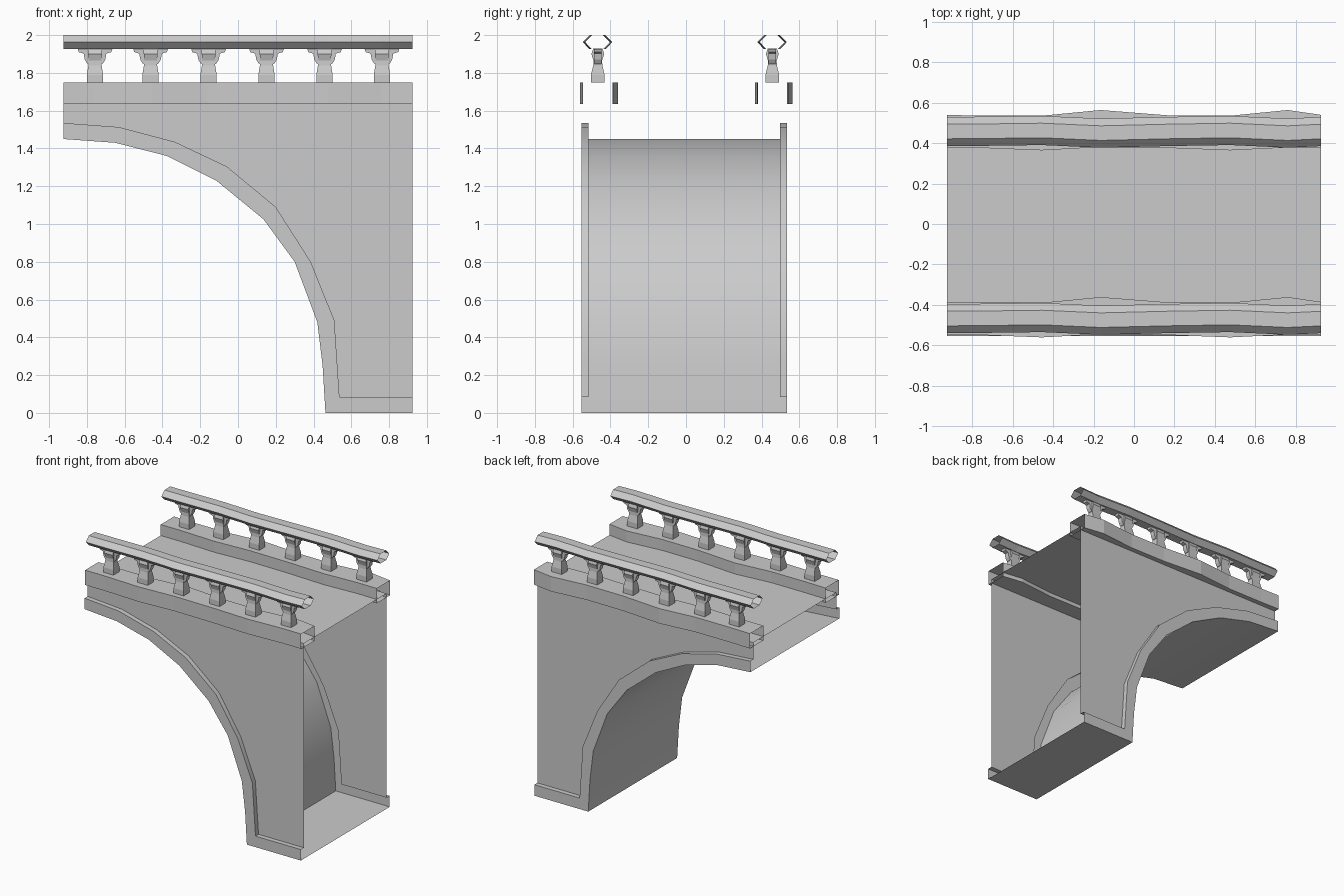
import bpy
import bmesh
from math import radians

if "Cube" in bpy.data.objects:
    bpy.data.objects.remove(bpy.data.objects["Cube"], do_unlink=True)

# Single stone colour
stone = bpy.data.materials.new("stone_grey")
stone.use_nodes = True
colour = (0.6, 0.6, 0.6, 1)
stone.diffuse_color = colour
stone.node_tree.nodes["Principled BSDF"].inputs["Base Color"].default_value = colour

END = 0.925
DECK_Z = 1.665
CURB_BOTTOM, CURB_TOP = 1.635, 1.75


def add_object(name, mesh):
    obj = bpy.data.objects.new(name, mesh)
    bpy.context.collection.objects.link(obj)
    return obj


def finish(name, bm):
    mesh = bpy.data.meshes.new(name)
    bm.to_mesh(mesh)
    bm.free()
    mesh.materials.append(stone)
    return add_object(name, mesh)


def sheet(name, rows, flip=False, closed=False, smooth=False):
    """Skin a surface across rows of points that run along +x."""
    bm = bmesh.new()
    grid = [[bm.verts.new(p) for p in row] for row in rows]
    if closed:
        grid.append(grid[0])
    for a, b in zip(grid, grid[1:]):
        for i in range(len(a) - 1):
            bm.faces.new((a[i], a[i + 1], b[i + 1], b[i]))
    if flip:
        bmesh.ops.reverse_faces(bm, faces=bm.faces[:])
    obj = finish(name, bm)
    if smooth:
        bpy.ops.object.select_all(action='DESELECT')
        obj.select_set(True)
        bpy.context.view_layer.objects.active = obj
        bpy.ops.object.shade_smooth_by_angle(angle=radians(30))
    return obj


def at_y(curve, y):
    return [(x, y, z) for x, z in curve]


# Arch curves: underside of the arch, and outer edge of its raised trim
inner = [(-END, 1.45), (-.65, 1.43), (-.375, 1.36), (-.115, 1.23), (.135, 1.025),
         (.30, .80), (.42, .48), (.448, .25), (.463, 0), (END, 0)]
outer = [(-END, 1.535), (-.63, 1.513), (-.335, 1.435), (-.06, 1.305), (.20, 1.09),
         (.385, .80), (.51, .49), (.524, .28), (.537, .085), (END, .085)]
wall_top = [(x, DECK_Z) for x, z in outer]

TRIM_Y = {"front": -.553, "back": .534}
WALL_Y = {"front": -.516, "back": .497}
CURB_Y = {"front": -.467, "back": .457}

# Arch underside with pier base, and the road deck
sheet("arch_underside", [at_y(inner, TRIM_Y["back"]), at_y(inner, TRIM_Y["front"])],
      smooth=True)
sheet("deck", [[(-END, y, DECK_Z), (END, y, DECK_Z)]
               for y in (WALL_Y["front"], WALL_Y["back"])])

# Wavy edge stations for curb and rail: (x, outer shift, inner shift, rail shift)
waves = [(-END, 0, .004, 0), (-.76, 0, 0, .001), (-.455, -.012, 0, .005),
         (-.165, .004, .028, -.008), (.165, 0, .002, 0), (.475, -.012, 0, .005),
         (.76, .002, .028, -.008), (END, 0, .004, 0)]


def curb(name, y):
    front = [(x, y - .081 + a) for x, a, b, r in waves]
    back = [(x, y + .078 + b) for x, a, b, r in waves]
    corners = ((front, CURB_BOTTOM), (front, CURB_TOP), (back, CURB_TOP), (back, CURB_BOTTOM))
    sheet(name, [[(x, py, z) for x, py in side] for side, z in corners], closed=True)


def rail(name, y):
    section = [(-.036, 1.926), (-.072, 1.963), (-.036, 2.0),
               (.036, 2.0), (.072, 1.963), (.036, 1.926)]
    sheet(name, [[(x, y + dy + r, z) for x, a, b, r in waves] for dy, z in section],
          closed=True)


def baluster(name):
    """Tapered square stem with a scroll bracket on either side."""
    bm = bmesh.new()
    stem = [(1.75, .043, .036), (1.79, .043, .036), (1.84, .035, .024),
            (1.865, .035, .023), (1.90, .036, .034), (1.93, .036, .024)]
    rings = [[bm.verts.new((sx * hx, sy * hy, z))
              for sx, sy in ((-1, -1), (1, -1), (1, 1), (-1, 1))] for z, hx, hy in stem]
    for a, b in zip(rings, rings[1:]):
        for i in range(4):
            j = (i + 1) % 4
            bm.faces.new((a[i], a[j], b[j], b[i]))
    bm.faces.new(rings[0][::-1])
    bm.faces.new(rings[-1])
    scroll = [(.02, 1.84), (.042, 1.85), (.054, 1.87), (.060, 1.902),
              (.086, 1.91), (.092, 1.927), (.02, 1.927)]
    for side in (-1, 1):
        face = bm.faces.new([bm.verts.new((side * x, -.019, z)) for x, z in scroll])
        ext = bmesh.ops.extrude_face_region(bm, geom=[face], use_keep_orig=True)
        moved = [v for v in ext["geom"] if isinstance(v, bmesh.types.BMVert)]
        bmesh.ops.translate(bm, verts=moved, vec=(0, .038, 0))
    bmesh.ops.recalc_face_normals(bm, faces=bm.faces[:])
    return finish(name, bm)


# Everything that repeats on the front and back sides
baluster_x = (-.757, -.463, -.156, .151, .458, .762)
baluster_mesh = None
for side in ("front", "back"):
    flip = side == "back"
    trim_y, wall_y, y = TRIM_Y[side], WALL_Y[side], CURB_Y[side]
    sheet(side + "_wall", [at_y(outer, wall_y), at_y(wall_top, wall_y)], flip)
    sheet(side + "_arch_trim",
          [at_y(inner, trim_y), at_y(outer, trim_y), at_y(outer, wall_y)], flip, smooth=True)
    curb(side + "_curb", y)
    rail(side + "_rail", y)
    for i, x in enumerate(baluster_x):
        name = f"{side}_baluster_{i + 1}"
        if baluster_mesh is None:
            obj = baluster(name)
            baluster_mesh = obj.data
        else:
            obj = add_object(name, baluster_mesh)
        obj.location = (x, y, 0)
